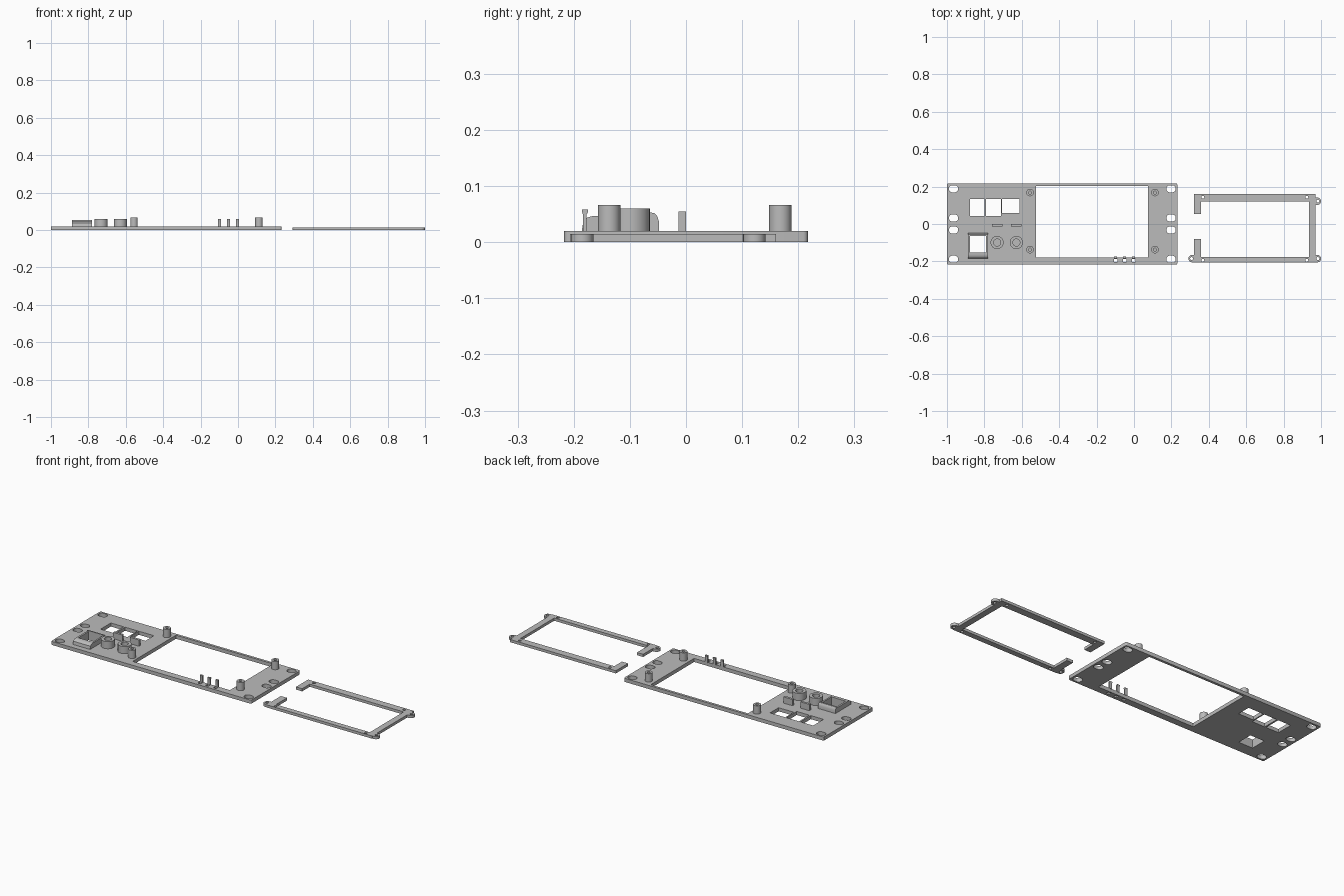
import bpy, bmesh, math

if "Cube" in bpy.data.objects:
    bpy.data.objects.remove(bpy.data.objects["Cube"])

grey = bpy.data.materials.new("light grey plastic")
grey.diffuse_color = (0.50, 0.50, 0.50, 1)
grey.use_nodes = True
grey.node_tree.nodes["Principled BSDF"].inputs["Base Color"].default_value = grey.diffuse_color


def rect(x0, y0, x1, y1):
    return [(x0, y0), (x1, y0), (x1, y1), (x0, y1)]


def rounded(cx, cy, w, h, r, n=6):
    """Outline of a rounded rectangle; a circle when r is half of both sides."""
    pts = []
    for k, (sx, sy) in enumerate([(1, 1), (-1, 1), (-1, -1), (1, -1)]):
        for i in range(n + 1):
            a = math.pi / 2 * (k + i / n)
            p = (cx + sx * (w / 2 - r) + r * math.cos(a),
                 cy + sy * (h / 2 - r) + r * math.sin(a))
            if not pts or math.dist(p, pts[-1]) > 1e-5:
                pts.append(p)
    if math.dist(pts[0], pts[-1]) < 1e-5:
        pts.pop()
    return pts


def circle(cx, cy, r):
    return rounded(cx, cy, 2 * r, 2 * r, r)


def sheet(name, outlines, z0, z1, axis="z"):
    """Extrude an outline with holes; axis x reads points as (y, z)."""
    cu = bpy.data.curves.new(name, "CURVE")
    cu.dimensions, cu.fill_mode = "2D", "BOTH"
    cu.extrude = (z1 - z0) / 2
    for pts in outlines:
        s = cu.splines.new("POLY")
        s.points.add(len(pts) - 1)
        for q, (x, y) in zip(s.points, pts):
            q.co = (x, y, 0, 1)
        s.use_cyclic_u = True
    tmp = bpy.data.objects.new(name, cu)
    bpy.context.collection.objects.link(tmp)
    bpy.context.view_layer.update()
    dg = bpy.context.evaluated_depsgraph_get()
    me = bpy.data.meshes.new_from_object(tmp.evaluated_get(dg))
    bpy.data.objects.remove(tmp)
    bm = bmesh.new()
    bm.from_mesh(me)
    bmesh.ops.remove_doubles(bm, verts=bm.verts, dist=1e-5)
    mid = (z0 + z1) / 2
    for v in bm.verts:
        x, y, z = v.co
        v.co = (x, y, z + mid) if axis == "z" else (z + mid, x, y)
    bmesh.ops.recalc_face_normals(bm, faces=bm.faces)
    bm.to_mesh(me)
    bm.free()
    me.materials.clear()
    me.materials.append(grey)
    ob = bpy.data.objects.new(name, me)
    bpy.context.collection.objects.link(ob)
    bpy.context.view_layer.objects.active = ob
    bpy.ops.object.select_all(action="DESELECT")
    ob.select_set(True)
    bpy.ops.object.shade_smooth_by_angle(angle=math.radians(30))
    return ob


T = 0.02
pins = (-0.098, -0.05, -0.002)

# Front panel with display window, button openings and mounting slots
panel = [rounded(-0.384, 0, 1.232, 0.434, 0.008, 3),
         rect(-0.524, -0.179, 0.075, 0.203),
         rect(-0.877, 0.043, -0.799, 0.134),
         rect(-0.790, 0.043, -0.712, 0.134),
         rect(-0.705, 0.059, -0.612, 0.134),
         rect(-0.877, -0.152, -0.790, -0.064)]
panel += [rounded(x, y, 0.05, 0.038, 0.0185)
          for x in (-0.965, 0.198) for y in (-0.188, -0.032, 0.032, 0.188)]
panel += [rect(x - 0.009, -0.203, x + 0.009, -0.186) for x in pins]
sheet("front_panel", panel, 0, T)

# Screw posts around the window
for x in (-0.556, 0.112):
    for y in (-0.137, 0.168):
        sheet("screw_post", [circle(x, y, 0.02), circle(x, y, 0.008)], T - 0.002, 0.066)

# Button guide tubes and the ribs behind them
for x in (-0.732, -0.629):
    sheet("guide_tube", [circle(x, -0.099, 0.035), circle(x, -0.099, 0.019)], T - 0.002, 0.06)
    sheet("guide_rib", [rect(x - 0.028, -0.013, x + 0.028, 0)], T - 0.002, 0.055)

# Snap pins with a small hook at the top
hook = [(-0.184, 0.018), (-0.177, 0.018), (-0.177, 0.05), (-0.175, 0.053),
        (-0.175, 0.058), (-0.185, 0.058), (-0.185, 0.053), (-0.184, 0.05)]
for x in pins:
    sheet("snap_pin", [hook], x - 0.008, x + 0.008, "x")

# Socket holder: two side cheeks, a rounded rear wall and a rounded front wall
rear = [(-0.064, 0.018), (-0.048, 0.018), (-0.048, 0.036), (-0.051, 0.046),
        (-0.056, 0.052), (-0.064, 0.053)]
front = [(-0.152, 0.018), (-0.186, 0.018), (-0.183, 0.037), (-0.176, 0.044),
         (-0.165, 0.047), (-0.152, 0.047)]
sheet("holder_rear_wall", [rear], -0.887, -0.781, "x")
sheet("holder_front_wall", [front], -0.887, -0.781, "x")
for x0, x1 in ((-0.887, -0.877), (-0.790, -0.781)):
    sheet("holder_cheek", [rect(-0.153, T - 0.002, -0.063, 0.047)], x0, x1, "x")

# Separate retaining frame, open on its left side
frame = [(0.32, 0.053), (0.358, 0.053), (0.358, 0.12), (0.936, 0.12),
         (0.936, -0.177), (0.358, -0.177), (0.358, -0.08), (0.32, -0.08),
         (0.32, -0.207), (0.971, -0.207), (0.971, 0.16), (0.32, 0.16)]
holes = [circle(x, y, 0.008) for x in (0.368, 0.924) for y in (-0.194, 0.143)]
sheet("retaining_frame", [frame] + holes, 0, 0.015)

# Screw ears on the frame, each a ring with a short neck
for x, y, edge in ((0.98, 0.122, 0.971), (0.98, -0.185, 0.971), (0.311, -0.185, 0.32)):
    s = 1 if x > edge else -1
    arc = [(x + s * 0.02 * math.cos(a), y + 0.02 * math.sin(a))
           for a in [math.pi * (i / 12 - 0.5) for i in range(13)]]
    ear = arc + [(edge - s * 0.001, y + 0.02), (edge - s * 0.001, y - 0.02)]
    sheet("frame_ear", [ear, circle(x + s * 0.003, y, 0.008)], 0, 0.015)
